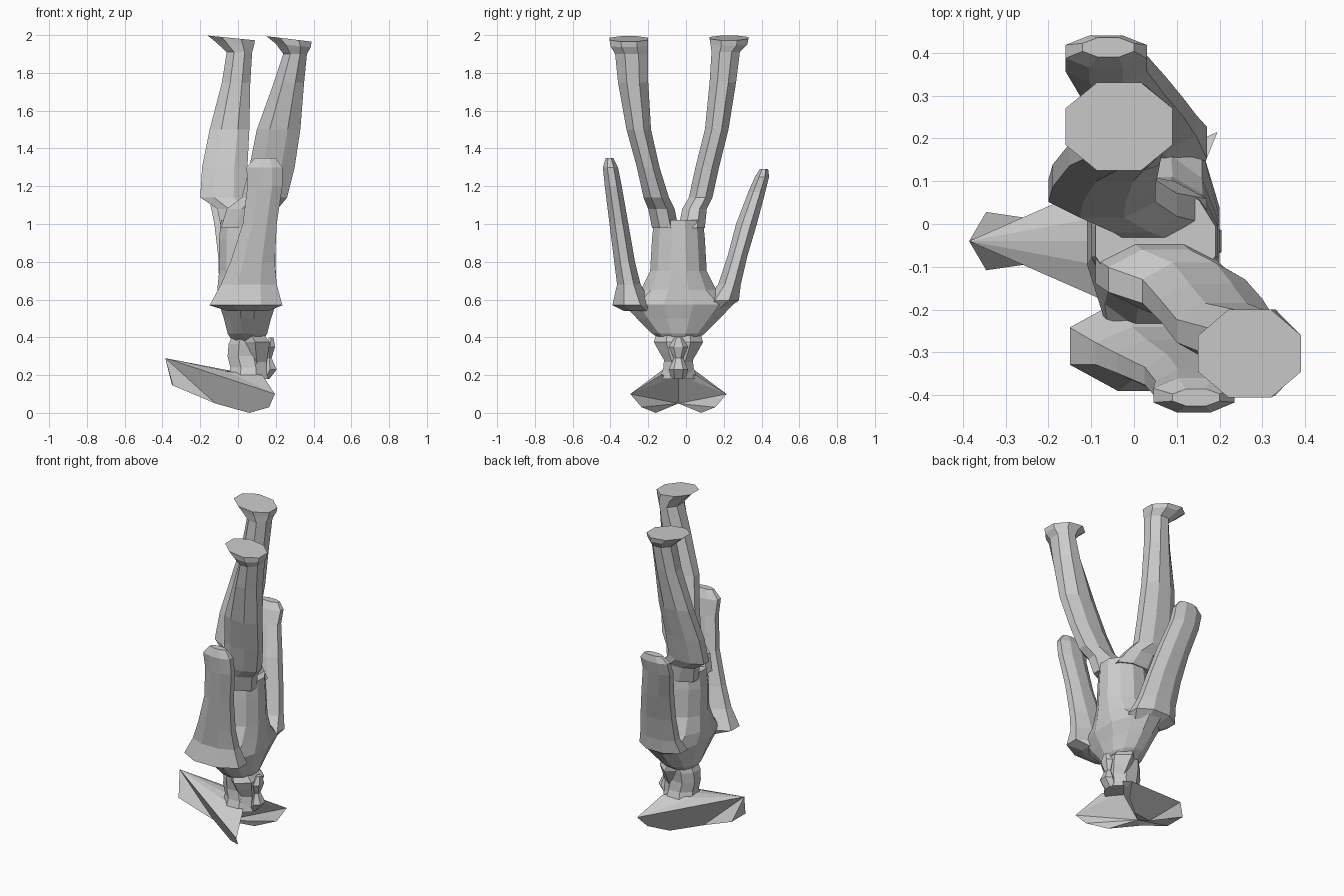
import bpy, bmesh, math

CY = -0.04  # mirror plane of head, hat and torso


def mesh_object(name, bm):
    bmesh.ops.recalc_face_normals(bm, faces=bm.faces)
    me = bpy.data.meshes.new(name)
    bm.to_mesh(me)
    bm.free()
    ob = bpy.data.objects.new(name, me)
    bpy.context.collection.objects.link(ob)
    return ob


def loft(name, rings, n=8):
    """Skin faceted rings given as x0, x1, y0, y1, z and optional tilt along x."""
    bm = bmesh.new()
    k = 1 / math.cos(math.pi / n) if n % 4 == 0 else 1
    loops = []
    for x0, x1, y0, y1, z, *t in rings:
        cx, cy, tilt = (x0 + x1) / 2, (y0 + y1) / 2, (t[0] if t else 0)
        loop = []
        for i in range(n):
            a = 2 * math.pi * (i + 0.5) / n
            dx = k * math.cos(a) * (x1 - x0) / 2
            dy = k * math.sin(a) * (y1 - y0) / 2
            loop.append(bm.verts.new((cx + dx, cy + dy, z + tilt * dx)))
        loops.append(loop)
    for a, b in zip(loops, loops[1:]):
        for i in range(n):
            j = (i + 1) % n
            bm.faces.new((a[i], a[j], b[j], b[i]))
    bm.faces.new(loops[0])
    bm.faces.new(loops[-1])
    return mesh_object(name, bm)


def centred(rings):
    """Rings x0, x1, half width, z about the mirror plane."""
    return [(a, b, CY - w, CY + w, z) for a, b, w, z in rings]


# legs, foot soles at the top
loft("left_leg", [
    (-.16, .09, .125, .33, 1.985, -.1), (-.12, .085, .13, .325, 1.955, -.1),
    (-.06, .075, .135, .285, 1.91), (-.085, .065, .125, .265, 1.75),
    (-.15, .06, .1, .225, 1.5), (-.19, .05, .05, .175, 1.3),
    (-.2, .05, .015, .14, 1.14), (-.11, .1, -.02, .11, 1.08),
    (-.09, .17, -.04, .1, .98)])
loft("right_leg", [
    (.15, .39, -.405, -.2, 1.98, -.12), (.2, .385, -.4, -.2, 1.945, -.1),
    (.24, .365, -.375, -.2, 1.9), (.19, .35, -.36, -.2, 1.75),
    (.1, .33, -.315, -.185, 1.5), (.06, .3, -.26, -.14, 1.3),
    (.02, .26, -.225, -.09, 1.14), (-.06, .21, -.2, -.06, 1.08),
    (-.09, .19, -.18, -.04, .98)])

# arms, hands at the top and wide sleeve heads at the bottom
loft("left_arm", [
    (-.12, .0, .39, .435, 1.29), (-.16, .03, .365, .44, 1.25),
    (-.16, .03, .33, .42, 1.17), (-.125, .075, .265, .375, 1.0),
    (-.105, .115, .22, .325, .83), (-.1, .145, .17, .29, .68),
    (-.12, .17, .1, .28, .595), (-.05, .14, .08, .22, .555)])
loft("right_arm", [
    (.09, .2, -.425, -.385, 1.35), (.045, .235, -.44, -.36, 1.3),
    (.05, .235, -.43, -.34, 1.2), (.025, .205, -.405, -.305, 1.0),
    (-.04, .195, -.38, -.27, .8), (-.09, .205, -.365, -.24, .68),
    (-.15, .235, -.39, -.18, .57), (-.06, .16, -.33, -.16, .54)])

# coat body, flaring to the shoulders then closing to the collar
loft("torso", centred([
    (-.09, .19, .13, 1.02), (-.1, .195, .14, .92), (-.1, .2, .15, .75),
    (-.11, .2, .2, .65), (-.1, .2, .29, .575), (-.075, .175, .22, .5),
    (-.055, .155, .14, .42), (-.03, .13, .08, .38)]), 12)

# head, hair and face
loft("head", centred([
    (-.02, .12, .09, .43), (-.05, .14, .085, .365), (-.055, .14, .075, .3),
    (-.04, .15, .08, .24), (-.05, .16, .1, .18)]))
loft("collar", centred([
    (.0, .15, .12, .41), (.0, .18, .13, .375), (.02, .17, .1, .32),
    (.04, .16, .07, .27), (.03, .16, .09, .19)]), 6)
loft("ponytail", centred([
    (.16, .19, .02, .4), (.14, .2, .05, .35), (.15, .18, .025, .29),
    (.13, .21, .05, .23), (.12, .17, .04, .18)]), 6)

# three cornered hat: one wing modelled, then mirrored
bm = bmesh.new()
P = {k: bm.verts.new(v) for k, v in dict(
    tip=(-.385, 0, .29), fold=(-.345, .068, .145), mid=(-.12, .035, .05),
    low=(.06, .12, 0), rear=(.165, .195, .03), corner=(.195, .255, .1),
    brim=(.13, .095, .2), side=(-.06, .06, .22), notch=(-.06, 0, .05),
    front=(-.35, 0, .15), top=(-.05, 0, .225), back=(.06, 0, .2)).items()}
for f in ("tip front fold", "tip fold mid", "tip mid low rear corner",
          "tip side top", "tip corner side", "side corner brim",
          "side brim back top", "corner back brim", "rear low notch",
          "corner rear notch", "corner notch back", "fold front notch",
          "fold notch mid", "mid notch low"):
    bm.faces.new([P[k] for k in f.split()])
half = bm.verts[:] + bm.edges[:] + bm.faces[:]
bmesh.ops.mirror(bm, geom=half, axis='Y', merge_dist=.0005)
for v in bm.verts:
    v.co.y += CY
mesh_object("hat", bm)
